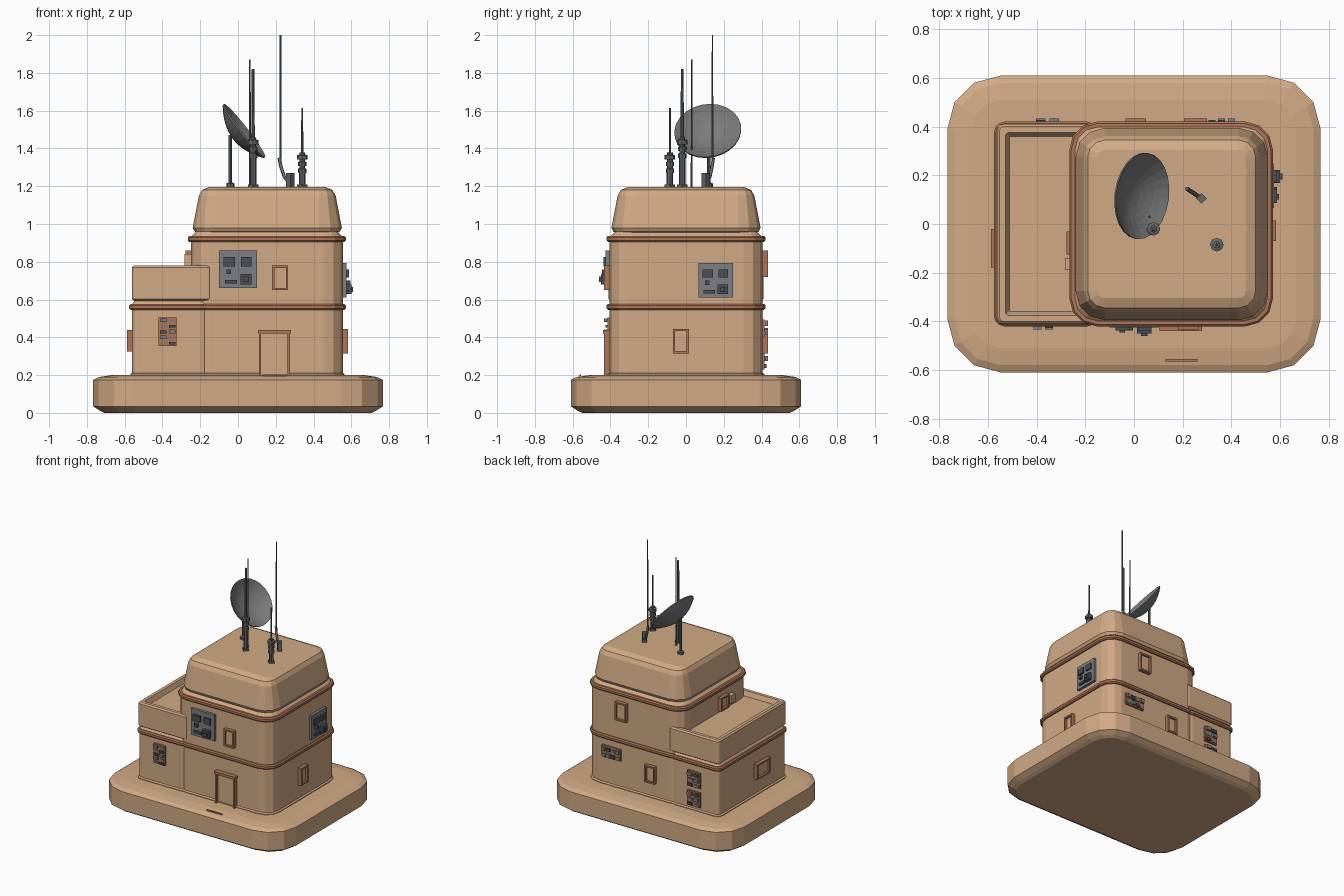
import bpy, bmesh, math
from mathutils import Vector

old = bpy.data.objects.get("Cube")
if old:
    bpy.data.objects.remove(old)


def material(name, r, g, b):
    m = bpy.data.materials.new(name)
    m.use_nodes = True
    m.diffuse_color = (r, g, b, 1)
    bsdf = next(n for n in m.node_tree.nodes if n.type == 'BSDF_PRINCIPLED')
    bsdf.inputs["Base Color"].default_value = (r, g, b, 1)
    return m


TAN = material("sand_plaster", 0.64, 0.40, 0.235)
CLAY = material("clay_trim", 0.42, 0.18, 0.095)
GREY = material("panel_grey", 0.20, 0.21, 0.23)
DARK = material("dark_metal", 0.07, 0.08, 0.09)
METAL = material("antenna_metal", 0.13, 0.135, 0.14)
DISH = material("dish_grey", 0.20, 0.20, 0.20)


def finish(name, bm, mats, smooth=False):
    bmesh.ops.recalc_face_normals(bm, faces=bm.faces)
    me = bpy.data.meshes.new(name)
    bm.to_mesh(me)
    bm.free()
    for m in mats:
        me.materials.append(m)
    ob = bpy.data.objects.new(name, me)
    bpy.context.collection.objects.link(ob)
    return ob


def loft(bm, rings):
    loops = [[bm.verts.new(p) for p in ring] for ring in rings]
    for a, b in zip(loops, loops[1:]):
        for i in range(len(a)):
            j = (i + 1) % len(a)
            bm.faces.new((a[i], a[j], b[j], b[i]))
    bm.faces.new(loops[0])
    bm.faces.new(loops[-1])


def block(name, mat, x0, x1, hy, radius, profile, seg=3):
    """Rounded rectangle lofted through (height, inset) pairs."""
    cx, hx = (x0 + x1) / 2, (x1 - x0) / 2
    rings = []
    for z, inset in profile:
        r = max(radius - inset, 0.01)
        ring = []
        for q, (sx, sy) in enumerate(((1, 1), (-1, 1), (-1, -1), (1, -1))):
            for k in range(seg + 1):
                a = (q + k / seg) * math.pi / 2
                ring.append((cx + sx * (hx - inset - r) + r * math.cos(a),
                             sy * (hy - inset - r) + r * math.sin(a), z))
        rings.append(ring)
    bm = bmesh.new()
    loft(bm, rings)
    return finish(name, bm, [mat])


def lathe(name, mat, x, y, profile, seg=8):
    """Turned part through (height, radius) pairs."""
    bm = bmesh.new()
    loft(bm, [[(r * math.cos(math.tau * i / seg), r * math.sin(math.tau * i / seg), z)
               for i in range(seg)] for z, r in profile])
    ob = finish(name, bm, [mat])
    ob.location = (x, y, 0)
    return ob


# Wall frame: u runs along the wall, d is the distance out from the centre
WALL = {"front": lambda u, d, z: (u, -d, z), "back": lambda u, d, z: (u, d, z),
        "right": lambda u, d, z: (d, u, z), "left": lambda u, d, z: (-d, u, z)}


def boxes(name, side, mats, items):
    """One object of boxes: (u0, u1, z0, z1, d0, d1, material index)."""
    bm = bmesh.new()
    for u0, u1, z0, z1, d0, d1, mi in items:
        v = [bm.verts.new(WALL[side](u, d, z))
             for d in (d0, d1) for u, z in ((u0, z0), (u1, z0), (u1, z1), (u0, z1))]
        for f in ((0, 1, 2, 3), (4, 5, 6, 7), (0, 1, 5, 4), (1, 2, 6, 5), (2, 3, 7, 6), (3, 0, 4, 7)):
            bm.faces.new([v[i] for i in f]).material_index = mi
    return finish(name, bm, mats)


def window(name, side, u0, u1, z0, z1, wall, t=0.012):
    d0, d1 = wall - 0.01, wall + 0.028
    boxes(name, side, [CLAY, TAN], [
        (u0, u0 + t, z0, z1, d0, d1, 0), (u1 - t, u1, z0, z1, d0, d1, 0),
        (u0 + t, u1 - t, z1 - t, z1, d0, d1, 0), (u0 + t, u1 - t, z0, z0 + t, d0, d1, 0),
        (u0 + t, u1 - t, z0 + t, z1 - t, d0, wall + 0.012, 1)])


def control_panel(name, side, u, z, s, wall):
    """Grey instrument panel with raised screens and switch boxes."""
    a, b = wall - 0.01, wall + 0.02
    layout = ((.12, .42, .58, .82, .012), (.58, .86, .58, .82, .012), (.2, .32, .37, .5, .02),
              (.15, .48, .12, .22, .012), (.56, .86, .1, .38, .025), (.64, .78, .17, .31, .035))
    boxes(name, side, [GREY, DARK], [(u, u + s, z, z + s, a, b, 0)] + [
        (u + p * s, u + q * s, z + m * s, z + n * s, b - 0.005, b + h, 1) for p, q, m, n, h in layout])


def vent_panel(name, side, u0, u1, z0, z1, wall, cols, rows):
    """Clay plate carrying a grid of small fittings."""
    items = [(u0, u1, z0, z1, wall - 0.01, wall + 0.01, 0)]
    du, dz = (u1 - u0) / cols, (z1 - z0) / rows
    for c in range(cols):
        for r in range(rows):
            u, z, k = u0 + c * du, z0 + r * dz, (c + 2 * r) % 3
            items.append((u + .15 * du, u + .85 * du, z + .2 * dz, z + (.6 + .12 * k) * dz,
                          wall, wall + 0.016 + 0.006 * k, 2 if k == 1 else 1))
    boxes(name, side, [CLAY, GREY, DARK], items)


# Foundation and walls
block("foundation", TAN, -0.767, 0.767, 0.61, 0.22,
      [(0, .06), (.012, .035), (.035, 0), (.175, 0), (.19, .03), (.2, .1)])
block("tower_wall", TAN, -0.25, 0.555, 0.405, 0.1, [(.19, 0), (.93, 0), (.96, .03)])
block("wing_wall", TAN, -0.56, -0.165, 0.405, 0.03, [(.19, 0), (.575, 0), (.605, .02)])
block("wing_parapet", TAN, -0.562, -0.14, 0.41, 0.025,
      [(.593, .015), (.603, 0), (.77, 0), (.78, .01), (.78, .035), (.745, .05)])
block("tower_roof", TAN, -0.24, 0.55, 0.395, 0.12,
      [(.945, .04), (.96, .01), (.98, 0), (1.15, .033), (1.18, .05), (1.197, .09)])

# Trim bands and plinth
for label, x0, x1, r, z in (("tower_lower_band", -.25, .555, .1, .545),
                            ("tower_upper_band", -.25, .555, .1, .905),
                            ("wing_band", -.56, -.165, .03, .545)):
    block(label, CLAY, x0, x1, .405, r,
          [(z, .01), (z, -.008), (z + .008, -.016), (z + .024, -.016), (z + .032, -.008), (z + .032, .01)])
block("tower_plinth", TAN, -0.25, 0.555, 0.405, 0.1, [(.19, -.01), (.205, -.01), (.212, 0)])
block("wing_plinth", TAN, -0.56, -0.165, 0.405, 0.03, [(.19, -.01), (.205, -.01), (.212, 0)])

# Door and step line
boxes("door_frame", "front", [CLAY, TAN], [
    (.11, .122, .2, .42, .395, .435, 0), (.263, .275, .2, .42, .395, .435, 0),
    (.105, .28, .42, .44, .395, .44, 0), (.122, .263, .2, .42, .395, .412, 1)])
boxes("door_sill_strip", "front", [CLAY], [(.13, .26, .195, .203, .555, .565, 0)])

# Windows
for label, side, u0, u1, z0, z1, wall in (
        ("front_window", "front", .18, .265, .65, .78, .405),
        ("side_window", "right", -.07, .015, .315, .445, .555),
        ("wing_window", "left", -.18, -.02, .325, .44, .56),
        ("terrace_window", "left", -.125, -.03, .76, .86, .25),
        ("rear_lower_window", "back", -.035, .05, .315, .445, .405),
        ("rear_upper_window", "back", .205, .3, .72, .86, .405)):
    window(label, side, u0, u1, z0, z1, wall)
boxes("terrace_fitting", "left", [TAN], [(-.19, -.14, .78, .84, .24, .283, 0)])

# Instruments and vents
control_panel("front_control_panel", "front", -.1, .66, .2, .405)
control_panel("side_control_panel", "right", .065, .61, .183, .555)
vent_panel("front_vent_panel", "front", -.42, -.325, .355, .505, .405, 2, 5)
vent_panel("rear_upper_vent_panel", "back", -.41, -.3, .375, .495, .405, 2, 3)
vent_panel("rear_lower_vent_panel", "back", -.41, -.3, .23, .345, .405, 2, 3)
vent_panel("rear_vent_strip", "back", .26, .42, .405, .495, .405, 4, 2)

# Collared antennas
for label, x, y, base, top, r in (("main_antenna", .08, -.02, 1.35, 1.82, .009),
                                  ("short_antenna", .34, -.085, 1.27, 1.615, .006)):
    collars = [(1.19, .017), (base, .017)]
    for k in range(3):
        z = base + .036 * k
        w = .022 + (.006 if k == 2 else 0)
        collars += [(z, w), (z + .022, w), (z + .026, .015), (z + .036, .015)]
    lathe(label, METAL, x, y, collars + [(base + .11, r), (top, r * .8)])
    lathe(label + "_foot", METAL, x, y, [(1.19, .028), (1.21, .028)], 4)

# Whip antennas
lathe("slim_antenna", METAL, .063, .03, [(1.19, .006), (1.87, .004)], 6)
lathe("tall_antenna", METAL, .225, .14, [(1.3, .006), (2.0, .004)], 6)
lathe("tall_antenna_base", METAL, .277, .105, [(1.19, .022), (1.27, .022)], 4)
curve = bpy.data.curves.new("tall_antenna_arm", 'CURVE')
curve.dimensions = '3D'
curve.bevel_depth = 0.009
curve.bevel_resolution = 1
curve.use_fill_caps = True
spline = curve.splines.new('POLY')
path = ((.277, .105, 1.21), (.245, .127, 1.25), (.228, .138, 1.3), (.218, .145, 1.35))
spline.points.add(len(path) - 1)
for point, co in zip(spline.points, path):
    point.co = (*co, 1)
curve.materials.append(METAL)
bpy.context.collection.objects.link(bpy.data.objects.new("tall_antenna_arm", curve))

# Dish: thin bowl tilted on its mast
R, DEPTH, STEPS = 0.178, 0.068, 6
bowl = [(-DEPTH * (1 - (k / STEPS) ** 2), max(R * k / STEPS, .002)) for k in range(STEPS + 1)]
shell = [(z - .008, r) for z, r in bowl] + bowl[::-1]
dish = lathe("dish", DISH, 0, 0, shell, 24)
dish.rotation_euler = Vector((.785, -.1, .61)).to_track_quat('Z', 'Y').to_euler()
dish.location = (.035, .115, 1.495)
lathe("dish_mast", METAL, -.04, .12, [(1.19, .022), (1.215, .022), (1.22, .009), (1.47, .009)])
